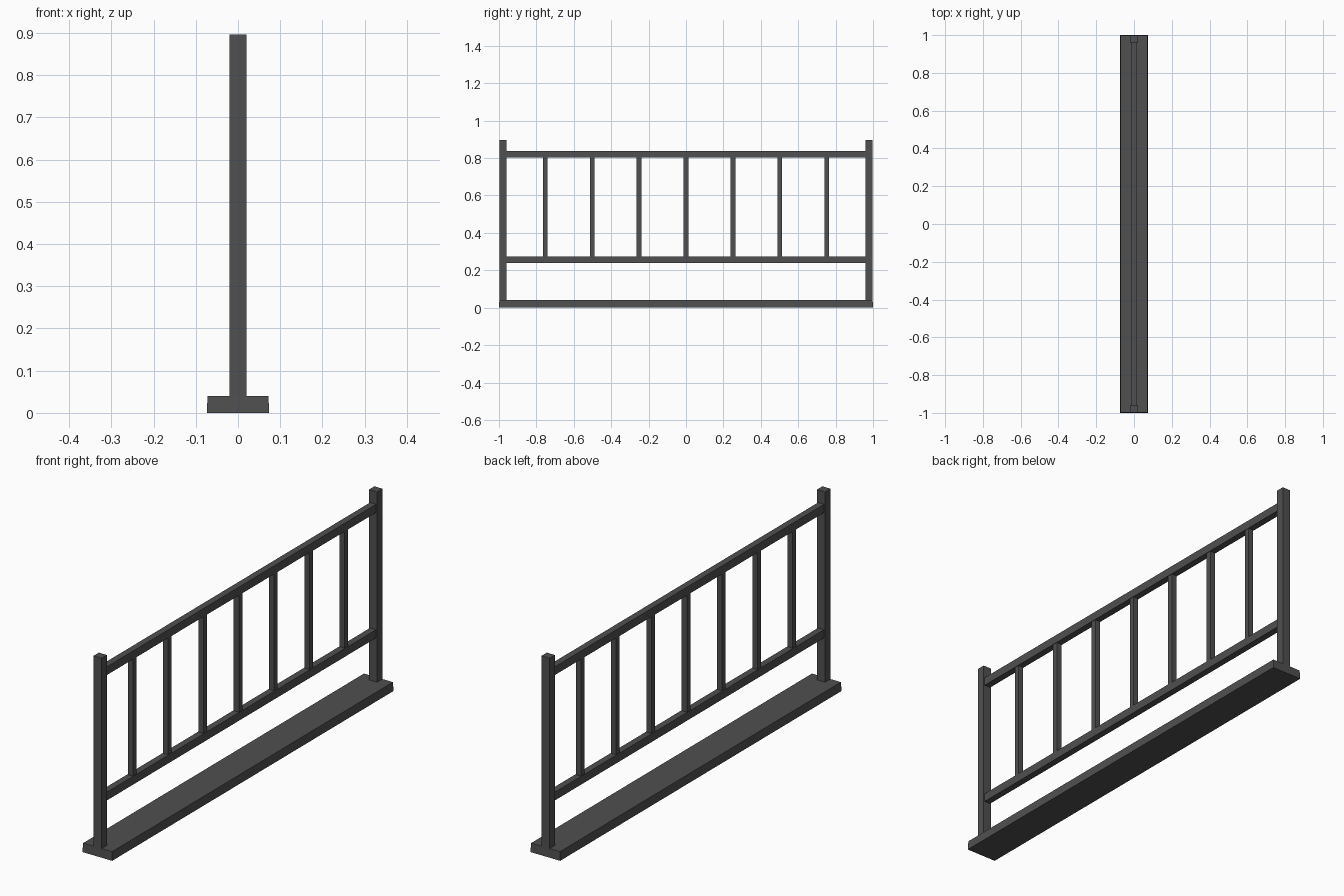
import bpy
import bmesh

if "Cube" in bpy.data.objects:
    bpy.data.objects.remove(bpy.data.objects["Cube"])

metal = bpy.data.materials.new("dark_grey_metal")
metal.diffuse_color = (0.08, 0.08, 0.08, 1)
metal.use_nodes = True
metal.node_tree.nodes["Principled BSDF"].inputs["Base Color"].default_value = metal.diffuse_color


def box(name, x, y, z, taper=0.0):
    """Box between (min, max) limits; taper pulls the top edges inward."""
    bm = bmesh.new()
    bmesh.ops.create_cube(bm, size=1)
    for v in bm.verts:
        top = v.co.z > 0
        for i, (lo, hi) in enumerate((x, y, z)):
            side = 1 if v.co[i] > 0 else -1
            v.co[i] = hi if side > 0 else lo
            if top and i < 2:
                v.co[i] -= side * taper
    mesh = bpy.data.meshes.new(name)
    bm.to_mesh(mesh)
    bm.free()
    mesh.materials.append(metal)
    obj = bpy.data.objects.new(name, mesh)
    bpy.context.collection.objects.link(obj)
    return obj


# Long base plank, very slightly narrower on top
box("base_plank", (-0.074, 0.074), (-1, 1), (0, 0.04), 0.002)

# End posts
for name, s in (("front_post", -1), ("back_post", 1)):
    c = s * 0.979
    box(name, (-0.02, 0.02), (c - 0.019, c + 0.019), (0.038, 0.896))

# Horizontal rails
box("lower_rail", (-0.015, 0.015), (-0.965, 0.965), (0.238, 0.275))
box("upper_rail", (-0.015, 0.015), (-0.965, 0.965), (0.802, 0.839))

# Balusters between the rails
for i in range(-3, 4):
    c = i * 0.251
    box(f"baluster_{i + 4}", (-0.0125, 0.0125), (c - 0.0125, c + 0.0125), (0.27, 0.807))
